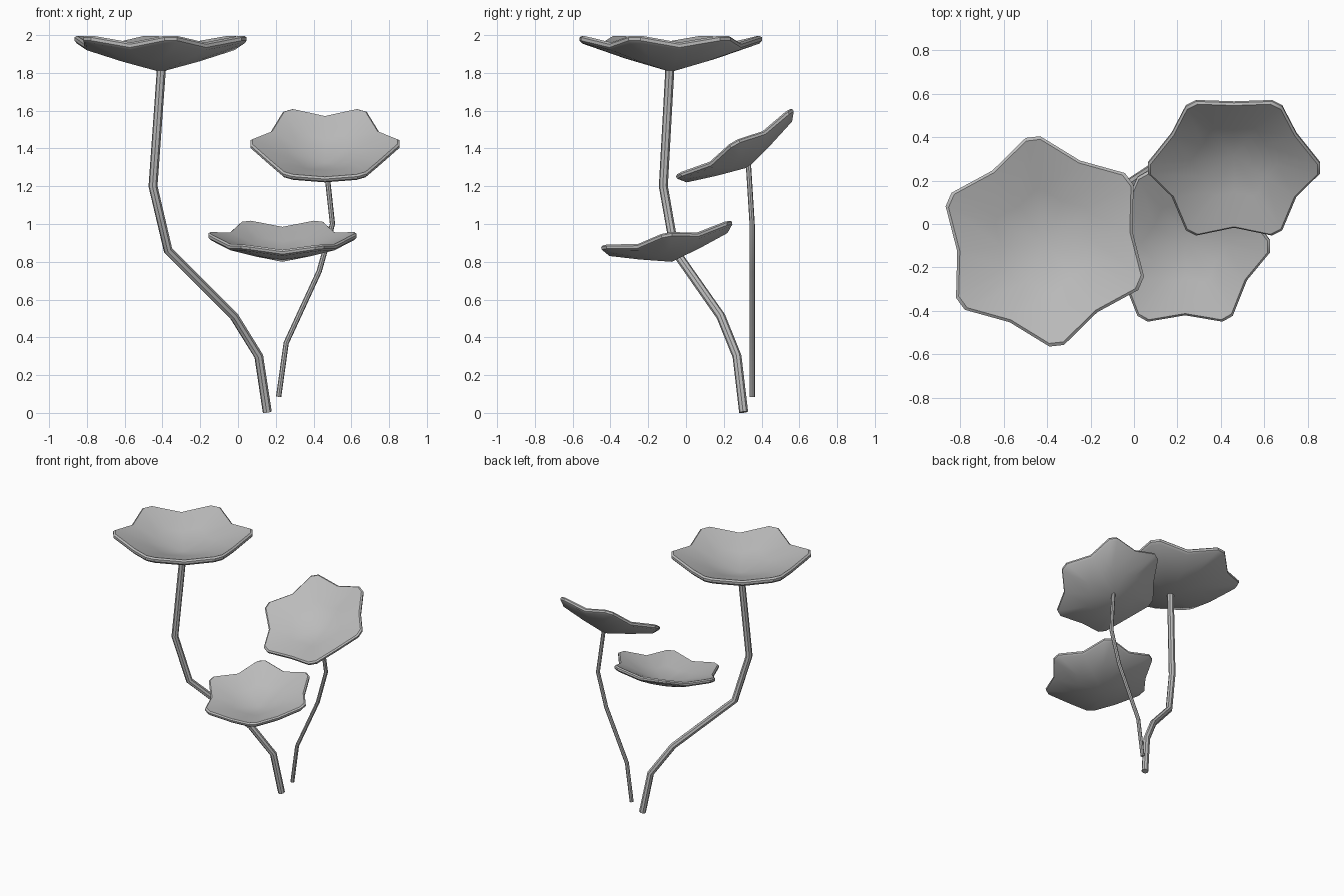
import bpy, bmesh
from math import radians, sin, cos, pi

cube = bpy.data.objects.get("Cube")
if cube:
    bpy.data.objects.remove(cube, do_unlink=True)

grey = bpy.data.materials.new("plain_grey")
grey.use_nodes = True
grey.diffuse_color = (0.5, 0.5, 0.5, 1)
grey.node_tree.nodes["Principled BSDF"].inputs["Base Color"].default_value = (0.5, 0.5, 0.5, 1)


def smooth(obj, angle):
    bpy.ops.object.select_all(action='DESELECT')
    obj.select_set(True)
    bpy.context.view_layer.objects.active = obj
    bpy.ops.object.shade_smooth_by_angle(angle=radians(angle))


def stem(name, points, radius):
    """Bent tube following a path of points."""
    curve = bpy.data.curves.new(name, 'CURVE')
    curve.dimensions = '3D'
    curve.bevel_depth = radius
    curve.bevel_resolution = 2
    curve.use_fill_caps = True
    spline = curve.splines.new('POLY')
    spline.points.add(len(points) - 1)
    for point, co in zip(spline.points, points):
        point.co = (*co, 1)
    obj = bpy.data.objects.new(name, curve)
    bpy.context.collection.objects.link(obj)
    bpy.ops.object.select_all(action='DESELECT')
    obj.select_set(True)
    bpy.context.view_layer.objects.active = obj
    bpy.ops.object.convert(target='MESH')
    obj = bpy.context.object
    obj.data.materials.clear()
    obj.data.materials.append(grey)
    smooth(obj, 40)


def leaf(name, location, tilt, turn, scale):
    """Six-lobed shallow bowl with blunt tips and a thick bevelled rim."""
    # Outline as (radius, angle, height)
    outline = []
    for k in range(6):
        a = k * pi / 3
        outline += [(0.4, a - 0.07, 0.128), (0.4, a + 0.07, 0.128),
                    (0.335, a + pi / 6, 0.098)]
    # Rings from underside to upper side: (radius factor, height factor, lift)
    rings = [(0.5, 0.46, 0), (0.97, 0.97, 0), (1, 1, 0.009),
             (1, 1, 0.023), (0.97, 0.97, 0.034), (0.5, 0.46, 0.034)]
    bm = bmesh.new()
    loops = [[bm.verts.new((r * f * cos(a), r * f * sin(a), h * g + lift))
              for r, a, h in outline] for f, g, lift in rings]
    bottom = bm.verts.new((0, 0, 0))
    top = bm.verts.new((0, 0, 0.03))
    n = len(outline)
    for i in range(n):
        j = (i + 1) % n
        bm.faces.new((bottom, loops[0][j], loops[0][i]))
        for low, high in zip(loops, loops[1:]):
            bm.faces.new((low[i], low[j], high[j], high[i]))
        bm.faces.new((top, loops[-1][i], loops[-1][j]))
    bmesh.ops.recalc_face_normals(bm, faces=bm.faces)
    mesh = bpy.data.meshes.new(name)
    bm.to_mesh(mesh)
    bm.free()
    mesh.materials.append(grey)
    obj = bpy.data.objects.new(name, mesh)
    bpy.context.collection.objects.link(obj)
    obj.location = location
    obj.rotation_euler = (radians(tilt), 0, radians(turn))
    obj.scale = (scale,) * 3
    smooth(obj, 35)


# Stems
stem("thick_stem", [(0.155, 0.305, 0.004), (0.11, 0.27, 0.30), (-0.02, 0.185, 0.51),
                    (-0.37, -0.06, 0.86), (-0.45, -0.12, 1.20), (-0.405, -0.085, 1.83)], 0.024)
stem("thin_stem", [(0.215, 0.35, 0.085), (0.255, 0.35, 0.37), (0.43, 0.35, 0.75),
                   (0.50, 0.35, 1.0), (0.465, 0.33, 1.32)], 0.014)

# Leaves
leaf("tall_leaf", (-0.41, -0.08, 1.805), 0, -23.5, 1.21)
leaf("low_leaf", (0.235, -0.075, 0.80), 11, 0, 0.98)
leaf("side_leaf", (0.46, 0.33, 1.30), 30, 0, 0.99)
